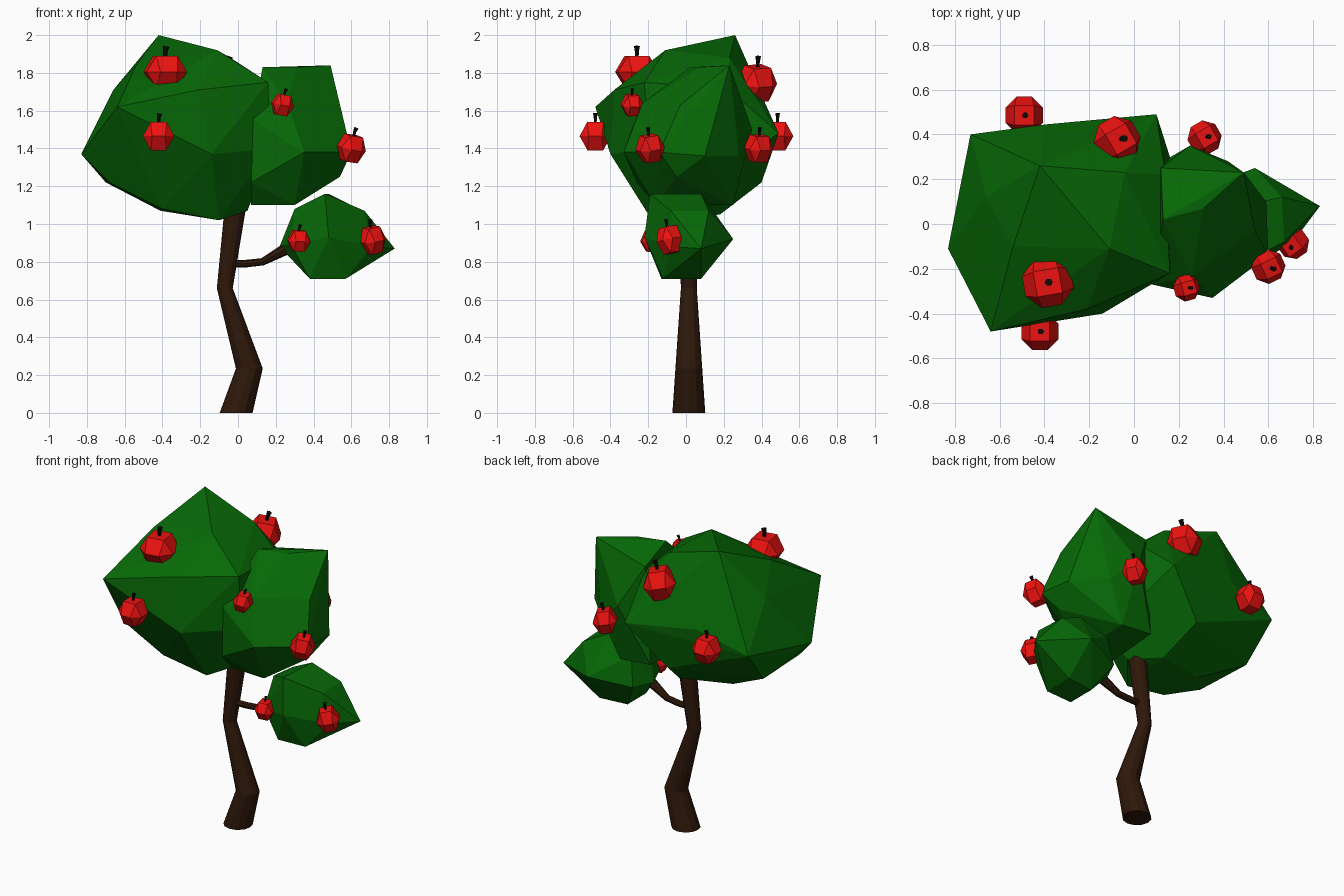
import bpy, bmesh, math
from mathutils import Vector, Matrix


def material(name, rgb):
    m = bpy.data.materials.new(name)
    m.diffuse_color = (*rgb, 1)
    return m


BARK = material("bark", (0.028, 0.009, 0.003))
LEAF = material("leaf", (0.002, 0.14, 0.002))
RED = material("apple_red", (0.85, 0.006, 0.005))
STEM = material("stem_dark", (0.005, 0.004, 0.003))


def finish(bm, name, mat):
    bmesh.ops.recalc_face_normals(bm, faces=bm.faces[:])
    me = bpy.data.meshes.new(name)
    bm.to_mesh(me)
    bm.free()
    me.materials.append(mat)
    ob = bpy.data.objects.new(name, me)
    bpy.context.collection.objects.link(ob)
    return ob


def tube(name, path, mat, sides, level=False):
    """Tapered tube through (x, y, z, radius); level keeps rings horizontal."""
    bm = bmesh.new()
    pts = [Vector(p[:3]) for p in path]
    rings = []
    for i, p in enumerate(path):
        t = pts[min(i + 1, len(pts) - 1)] - pts[max(i - 1, 0)]
        q = Vector((0, 0, 1)).rotation_difference(Vector((0, 0, 1)) if level else t)
        ring = []
        for k in range(sides):
            a = 2 * math.pi * k / sides
            ring.append(bm.verts.new(pts[i] + q @ Vector((math.cos(a), math.sin(a), 0)) * p[3]))
        rings.append(ring)
    for a, b in zip(rings, rings[1:]):
        for k in range(sides):
            n = (k + 1) % sides
            bm.faces.new((a[k], a[n], b[n], b[k]))
    bm.faces.new(rings[0][::-1])
    bm.faces.new(rings[-1])
    return finish(bm, name, mat)


def hull(name, points, mat):
    """Faceted blob spanning a few corner points."""
    bm = bmesh.new()
    for p in points:
        bm.verts.new(p)
    bmesh.ops.convex_hull(bm, input=bm.verts[:])
    loose = [v for v in bm.verts if not v.link_faces]
    bmesh.ops.delete(bm, geom=loose, context='VERTS')
    bmesh.ops.dissolve_limit(bm, angle_limit=math.radians(4), verts=bm.verts[:], edges=bm.edges[:])
    return finish(bm, name, mat)


# Crooked trunk and side branch
tube("trunk", [(-0.01, 0.015, 0, 0.087), (0.06, 0.015, 0.235, 0.071),
               (-0.07, 0.015, 0.66, 0.042), (-0.002, 0.015, 1.18, 0.06),
               (0.01, 0.015, 1.35, 0.06)], BARK, 12, level=True)
tube("branch", [(-0.04, 0.015, 0.79, 0.02), (0.04, 0.015, 0.79, 0.02),
                (0.13, 0.01, 0.80, 0.02), (0.24, 0.0, 0.86, 0.03),
                (0.36, 0.0, 0.93, 0.035)], BARK, 8)

# Three faceted foliage masses
hull("foliage_large", [
    (-0.42, 0.26, 2.0), (-0.11, -0.11, 1.92), (-0.04, 0.23, 1.88), (-0.54, -0.10, 1.84),
    (-0.66, 0.12, 1.71), (-0.64, -0.48, 1.62), (-0.21, -0.38, 1.71), (0.16, -0.22, 1.75),
    (0.14, 0.22, 1.72), (0.10, 0.49, 1.48), (-0.39, 0.445, 1.55), (-0.73, 0.40, 1.45),
    (-0.83, -0.11, 1.37), (-0.14, -0.40, 1.37), (0.17, -0.2, 1.4), (0.16, 0.3, 1.35),
    (-0.70, 0.20, 1.22), (-0.68, -0.2, 1.22), (-0.41, 0.1, 1.07), (-0.40, -0.2, 1.08),
    (-0.10, -0.18, 1.02), (-0.08, 0.18, 1.05), (0.05, 0.0, 1.07), (-0.15, 0.40, 1.22)], LEAF)
hull("foliage_right", [
    (0.49, 0.23, 1.84), (0.13, 0.02, 1.83), (0.31, 0.07, 1.83), (0.12, 0.25, 1.75),
    (0.54, -0.03, 1.63), (0.26, -0.23, 1.64), (0.08, -0.27, 1.55), (0.35, -0.33, 1.38),
    (0.07, -0.26, 1.22), (0.60, -0.14, 1.38), (0.59, 0.10, 1.36), (0.25, 0.35, 1.5),
    (0.42, 0.28, 1.36), (0.54, -0.05, 1.25), (0.30, -0.16, 1.10), (0.07, -0.15, 1.10),
    (0.30, 0.25, 1.10), (0.08, 0.25, 1.12)], LEAF)
hull("foliage_branch", [
    (0.48, 0.08, 1.16), (0.46, -0.19, 1.16), (0.30, -0.06, 1.08), (0.31, 0.12, 1.07),
    (0.66, 0.12, 1.07), (0.67, -0.08, 1.07), (0.83, 0.08, 0.87), (0.71, -0.08, 0.88),
    (0.48, -0.22, 0.93), (0.28, -0.13, 0.89), (0.22, 0.02, 0.88), (0.28, 0.15, 0.88),
    (0.54, 0.25, 0.92), (0.38, -0.13, 0.71), (0.38, 0.06, 0.71), (0.57, -0.12, 0.71),
    (0.57, 0.08, 0.71)], LEAF)

# Apples with stems: position, radius, height, lean in x and y, spin
APPLES = [
    (-0.42, -0.48, 1.465, 0.09, 0.15, 0, 0, 0),
    (-0.385, -0.26, 1.805, 0.118, 0.17, 0, 0, 10),
    (0.235, -0.285, 1.63, 0.062, 0.11, 0.2, 0, 15),
    (0.60, -0.19, 1.40, 0.078, 0.14, 0.2, -0.1, 25),
    (0.71, -0.085, 0.915, 0.074, 0.14, -0.12, -0.2, 35),
    (0.322, -0.18, 0.91, 0.064, 0.11, 0.05, -0.05, 10),
    (-0.075, 0.375, 1.745, 0.108, 0.18, 0.2, 0.05, 30),
    (-0.49, 0.485, 1.465, 0.09, 0.15, 0, 0, 0),
    (0.315, 0.385, 1.40, 0.078, 0.14, 0.15, 0.05, 30)]

for i, (x, y, z, r, h, lx, ly, spin) in enumerate(APPLES, 1):
    up = Vector((lx, ly, 1)).normalized()
    rot = Vector((0, 0, 1)).rotation_difference(up).to_matrix() @ Matrix.Rotation(math.radians(spin), 3, 'Z')
    c = Vector((x, y, z))
    pts = []
    # square top and bottom with a wide staggered middle ring
    for level, rad, turn in ((0.5, 0.68, 45), (0.0, 1.0, 22.5), (0.0, 1.0, 67.5), (-0.5, 0.65, 45)):
        for k in range(4):
            a = math.radians(turn + 90 * k)
            pts.append(c + rot @ Vector((r * rad * math.cos(a), r * rad * math.sin(a), h * level)))
    hull(f"apple_{i}", pts, RED)
    top, mid = c + up * h * 0.4, c + up * h * 0.65
    tip = c + up * h * 0.8 + Vector((0.005, 0, 0))
    tube(f"apple_stem_{i}", [(*top, r * 0.08), (*mid, r * 0.11), (*tip, r * 0.15)], STEM, 6)
